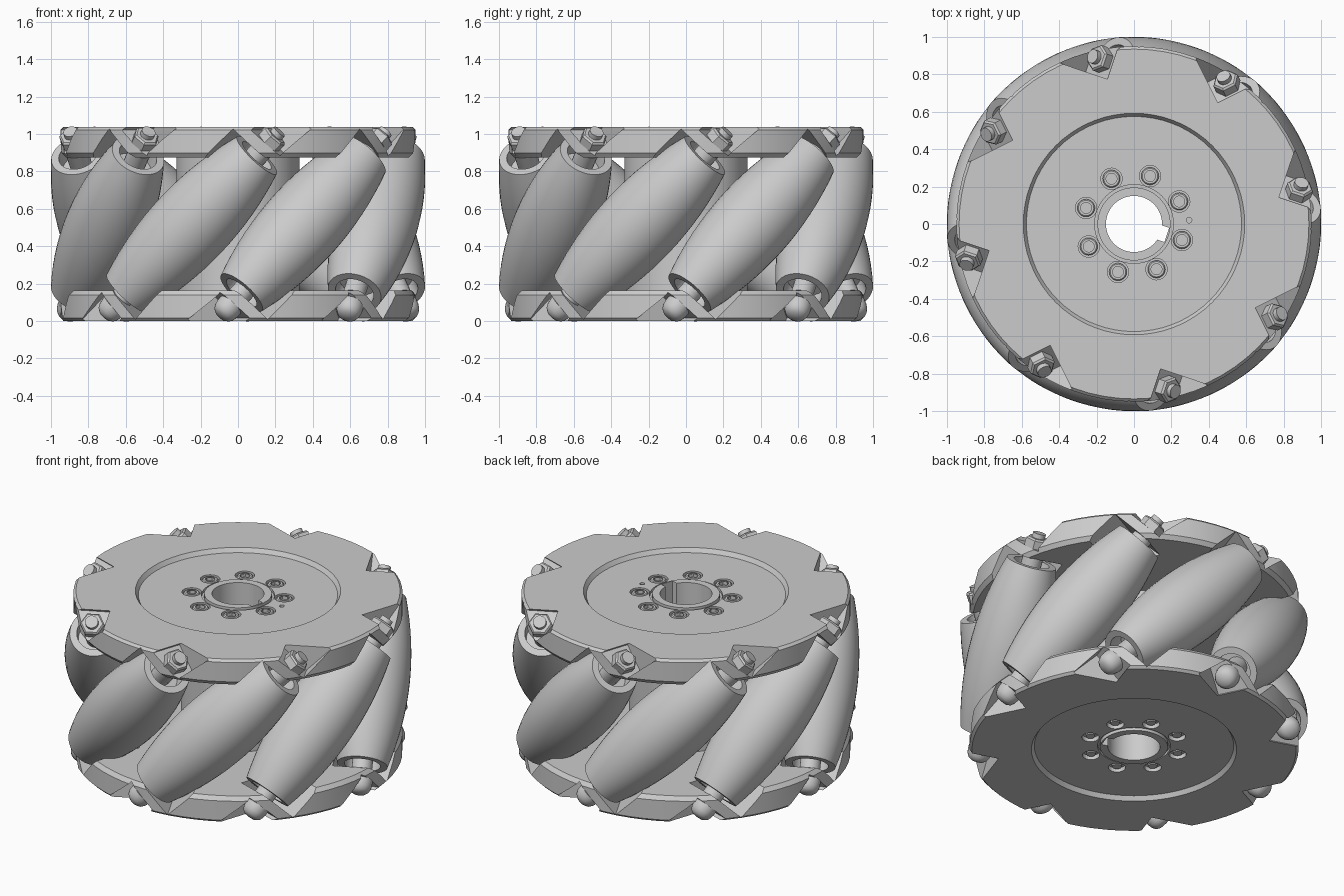
import bpy, bmesh
from math import radians, cos, sin, pi
from mathutils import Matrix, Vector

cube = bpy.data.objects.get("Cube")
if cube:
    bpy.data.objects.remove(cube, do_unlink=True)

COUNT = 8
PHASE = -18.5       # angle of the first roller
MID = 0.518         # height of the wheel centre
AXLE_R = 0.78       # distance of roller axes from the wheel axis
SEAT = 0.614        # where bolts sit, measured along a roller axis

grey = bpy.data.materials.new("light grey metal")
grey.use_nodes = True
color = (0.6, 0.6, 0.6, 1)
grey.diffuse_color = color
grey.node_tree.nodes["Principled BSDF"].inputs["Base Color"].default_value = color


def turn(degrees):
    return Matrix.Rotation(radians(degrees), 4, 'Z')


def lathe(bm, profile, segs, matrix=Matrix(), closed=False):
    """Revolve (radius, height) points around z."""
    rings = []
    for r, z in profile:
        angles = [2 * pi * i / segs for i in range(segs)]
        rings.append([bm.verts.new(matrix @ Vector((r * cos(a), r * sin(a), z)))
                      for a in angles])
    pairs = list(zip(rings, rings[1:]))
    if closed:
        pairs.append((rings[-1], rings[0]))
    for a, b in pairs:
        for i in range(segs):
            j = (i + 1) % segs
            bm.faces.new((a[i], a[j], b[j], b[i]))


def rod(bm, r, z0, z1, segs, matrix=Matrix()):
    lathe(bm, [(0, z0), (r, z0), (r, z1), (0, z1)], segs, matrix)


def box(bm, low, high, matrix):
    low, high = Vector(low), Vector(high)
    size = Matrix.Diagonal((*(high - low), 1))
    bmesh.ops.create_cube(bm, size=1, matrix=matrix @ Matrix.Translation((low + high) / 2) @ size)


def make(name, bm):
    bmesh.ops.remove_doubles(bm, verts=bm.verts, dist=0.00001)
    bmesh.ops.recalc_face_normals(bm, faces=bm.faces)
    mesh = bpy.data.meshes.new(name)
    bm.to_mesh(mesh)
    bm.free()
    mesh.materials.append(grey)
    obj = bpy.data.objects.new(name, mesh)
    bpy.context.collection.objects.link(obj)
    return obj


def smooth(obj):
    bpy.ops.object.select_all(action='DESELECT')
    obj.select_set(True)
    bpy.context.view_layer.objects.active = obj
    bpy.ops.object.shade_smooth_by_angle(angle=radians(32))


def repeat(obj, places):
    """Put linked copies of a part at every place."""
    smooth(obj)
    obj.matrix_world = places[0]
    for i, place in enumerate(places[1:], 2):
        copy = obj.copy()
        copy.name = f"{obj.name}_{i}"
        copy.matrix_world = place
        bpy.context.collection.objects.link(copy)


# Roller frames: local x points outward, local z runs along the tilted axis
step = 360 / COUNT
lift = Matrix.Translation((0, 0, MID))
tilt = Matrix.Translation((AXLE_R, 0, 0)) @ Matrix.Rotation(radians(-45), 4, 'X')
frames = [lift @ turn(PHASE + step * i) @ tilt for i in range(COUNT)]
screw_places = [lift @ turn(PHASE + step * i) @ Matrix.Translation((0.27, 0, 0))
                for i in range(COUNT)]

# Wheel body: two thick end plates joined by a hub
half = [(0.15, 0.5), (0.195, 0.5), (0.195, 0.475), (0.21, 0.475), (0.21, 0.492),
        (0.575, 0.492), (0.592, 0.518), (0.935, 0.518), (0.95, 0.503),
        (0.95, 0.38), (0.93, 0.355), (0.33, 0.355)]
bm = bmesh.new()
lathe(bm, half + [(r, -z) for r, z in reversed(half)], 72, lift, closed=True)
body = make("wheel_body", bm)

# Cutter: roller pockets, bolt seats, screw counterbores, keyway and pin hole
bm = bmesh.new()
for frame in frames:
    box(bm, (-0.165, -0.165, -0.555), (0.4, 0.165, 0.555), frame)
    for z0, z1 in ((SEAT, 0.95), (-0.95, -SEAT)):
        box(bm, (-0.09, -0.097, z0), (0.4, 0.097, z1), frame)
for place in screw_places:
    rod(bm, 0.057, 0.465, 0.6, 24, place)
    rod(bm, 0.05, -0.6, -0.465, 24, place)
box(bm, (0.1, -0.04, -0.7), (0.185, 0.04, 0.7), lift @ turn(PHASE))
rod(bm, 0.015, 0.46, 0.6, 12, lift @ turn(PHASE + step / 2) @ Matrix.Translation((0.295, 0, 0)))
cutter = make("body_cutter", bm)
cutter.hide_render = True

cut = body.modifiers.new("cut", 'BOOLEAN')
cut.operation = 'DIFFERENCE'
cut.solver = 'EXACT'
cut.use_self = True
cut.object = cutter
smooth(body)
bpy.ops.object.modifier_apply(modifier=cut.name)
bpy.data.objects.remove(cutter, do_unlink=True)
smooth(body)

# Barrel rollers with recessed ends
END = 0.52
barrel = []
for i in range(17):
    u = i / 8 - 1
    barrel.append((0.22 - 0.074 * u * u, u * END))
bm = bmesh.new()
lathe(bm, [(0, -0.43), (0.105, -0.43), (0.105, -END)] + barrel
      + [(0.105, END), (0.105, 0.43), (0, 0.43)], 40)
repeat(make("roller", bm), frames)

# Axle bolts: shaft, bushings, domed head below and threaded tip above
bm = bmesh.new()
rod(bm, 0.038, -0.62, 0.7, 20)
for z0, z1 in ((0.42, 0.558), (-0.558, -0.42)):
    rod(bm, 0.06, z0, z1, 20)
lathe(bm, [(0, -0.7), (0.035, -0.696), (0.055, -0.682), (0.066, -0.66),
           (0.07, -0.635), (0.07, -SEAT), (0, -SEAT)], 24)
repeat(make("axle_bolt", bm), frames)

# Hex nuts with a chamfered top
bm = bmesh.new()
lathe(bm, [(0, SEAT), (0.072, SEAT), (0.072, 0.662), (0.062, 0.672), (0, 0.672)], 6)
repeat(make("hex_nut", bm), frames)

# Hub screws: socket heads above, plain ends below
bm = bmesh.new()
lathe(bm, [(0, 0.46), (0.047, 0.46), (0.047, 0.484), (0.041, 0.49), (0.029, 0.49)], 24)
repeat(make("hub_screw_head", bm), screw_places)
bm = bmesh.new()
lathe(bm, [(0.029, 0.49), (0.029, 0.47), (0, 0.47)], 6)
repeat(make("hub_screw_socket", bm), screw_places)
bm = bmesh.new()
rod(bm, 0.027, -0.485, -0.46, 16)
repeat(make("hub_screw_end", bm), screw_places)
